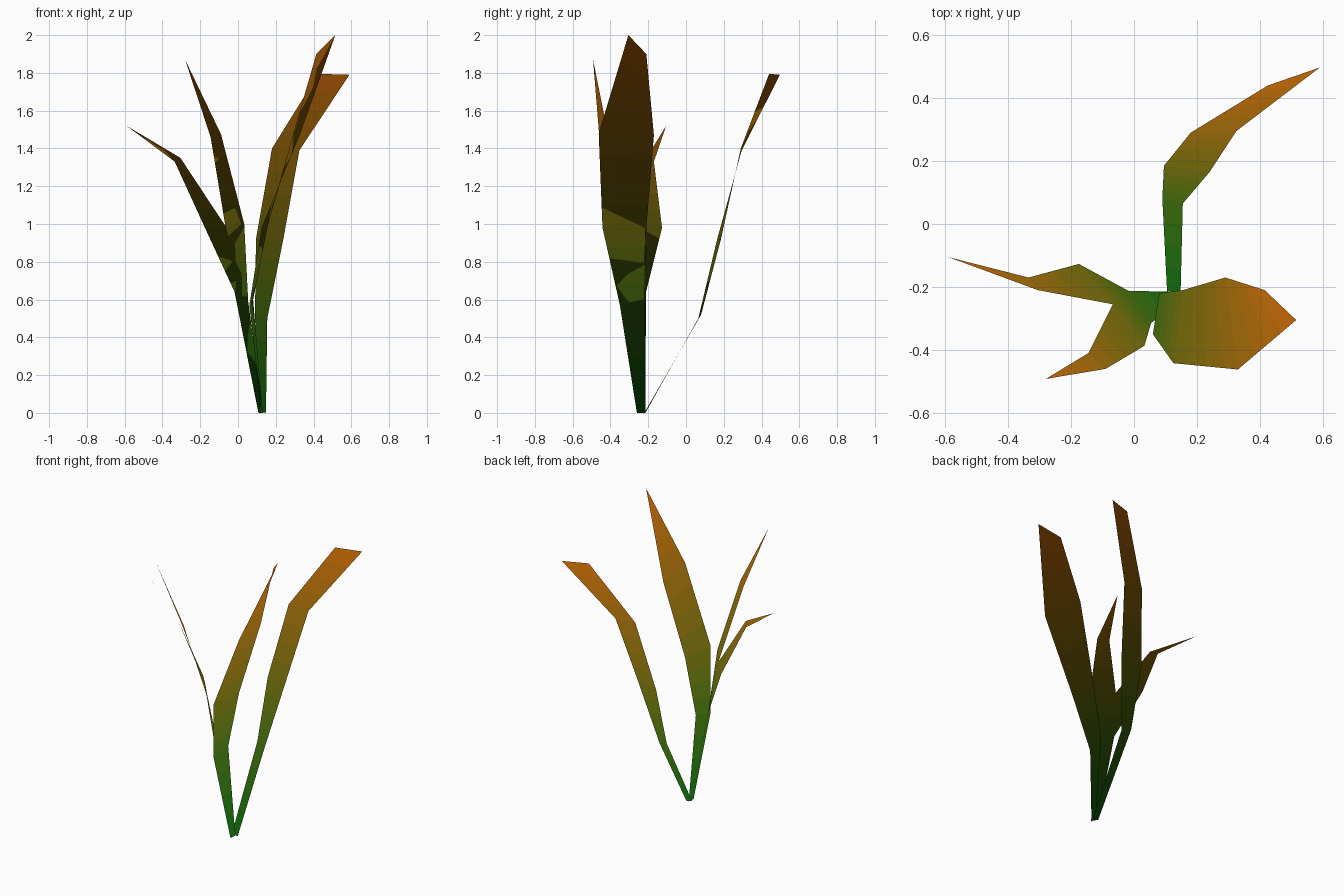
import bpy, bmesh
from mathutils import Vector

if "Cube" in bpy.data.objects:
    bpy.data.objects.remove(bpy.data.objects["Cube"])

STEPS = 4          # colour bands per leaf section
SECTIONS = 4       # sections from root to tip
GREEN, ORANGE = (0.075, 0.41, 0.08), (0.78, 0.41, 0.06)

# Shades running from green roots to orange tips
shades = []
for i in range(STEPS * SECTIONS):
    t = (i + 0.5) / (STEPS * SECTIONS)
    m = bpy.data.materials.new(f"leaf_shade_{i:02d}")
    m.diffuse_color = [(a + (b - a) * t) ** 2.2 for a, b in zip(GREEN, ORANGE)] + [1]
    m.use_nodes = True
    m.node_tree.nodes["Principled BSDF"].inputs["Base Color"].default_value = m.diffuse_color
    shades.append(m)


def leaf(name, left, right, first=0):
    """Flat ribbon between a left and a right edge, coloured along its length."""
    bm = bmesh.new()

    def row(k, s):
        return [bm.verts.new(Vector(e[k]).lerp(Vector(e[k + 1]), s)) for e in (left, right)]

    prev = row(0, 0)
    for k in range(len(left) - 1):
        for j in range(STEPS):
            cur = row(k, (j + 1) / STEPS)
            f = bm.faces.new((prev[0], prev[1], cur[1], cur[0]))
            f.material_index = (first + k) * STEPS + j
            f.smooth = True
            prev = cur
    bmesh.ops.remove_doubles(bm, verts=bm.verts, dist=0.0005)
    # Upper side faces the sky
    for f in bm.faces:
        f.normal_update()
        if f.normal.z < 0:
            f.normal_flip()
    me = bpy.data.meshes.new(name)
    bm.to_mesh(me)
    bm.free()
    for m in shades:
        me.materials.append(m)
    # Foliage shading: every normal points up
    me.normals_split_custom_set_from_vertices([(0, 0, 1)] * len(me.vertices))
    bpy.context.collection.objects.link(bpy.data.objects.new(name, me))


# Tall leaf bending to the back right
leaf("back_leaf",
     [(.105, -.215, .01), (.09, .08, .52), (.095, .185, .92), (.18, .29, 1.40), (.425, .44, 1.795)],
     [(.148, -.215, 0), (.155, .065, .50), (.24, .165, .92), (.325, .295, 1.39), (.59, .497, 1.79)])

# Broad leaf leaning right
leaf("right_leaf",
     [(.13, -.215, 0), (.08, -.22, .60), (.155, -.21, .98), (.29, -.17, 1.47), (.415, -.21, 1.90)],
     [(.125, -.26, 0), (.06, -.35, .57), (.125, -.442, .98), (.33, -.462, 1.48), (.515, -.305, 2.0)])

# Forked leaf on the left: shared stem and two prongs
L1, R1 = (-.018, -.212, .64), (.054, -.315, .59)
mid = tuple((a + b) / 2 for a, b in zip(L1, R1))
notch = (-.067, -.255, .99)
tip_l, tip_f = (-.59, -.105, 1.52), (-.28, -.492, 1.87)
leaf("forked_leaf_stem", [(.108, -.215, 0), L1], [(.132, -.255, 0), R1])
leaf("forked_leaf_left_prong",
     [L1, (-.175, -.127, .98), (-.335, -.17, 1.33), tip_l],
     [mid, notch, (-.305, -.21, 1.35), tip_l], first=1)
leaf("forked_leaf_front_prong",
     [mid, notch, (-.145, -.41, 1.46), tip_f],
     [R1, (.033, -.387, 1.0), (-.09, -.46, 1.475), tip_f], first=1)
